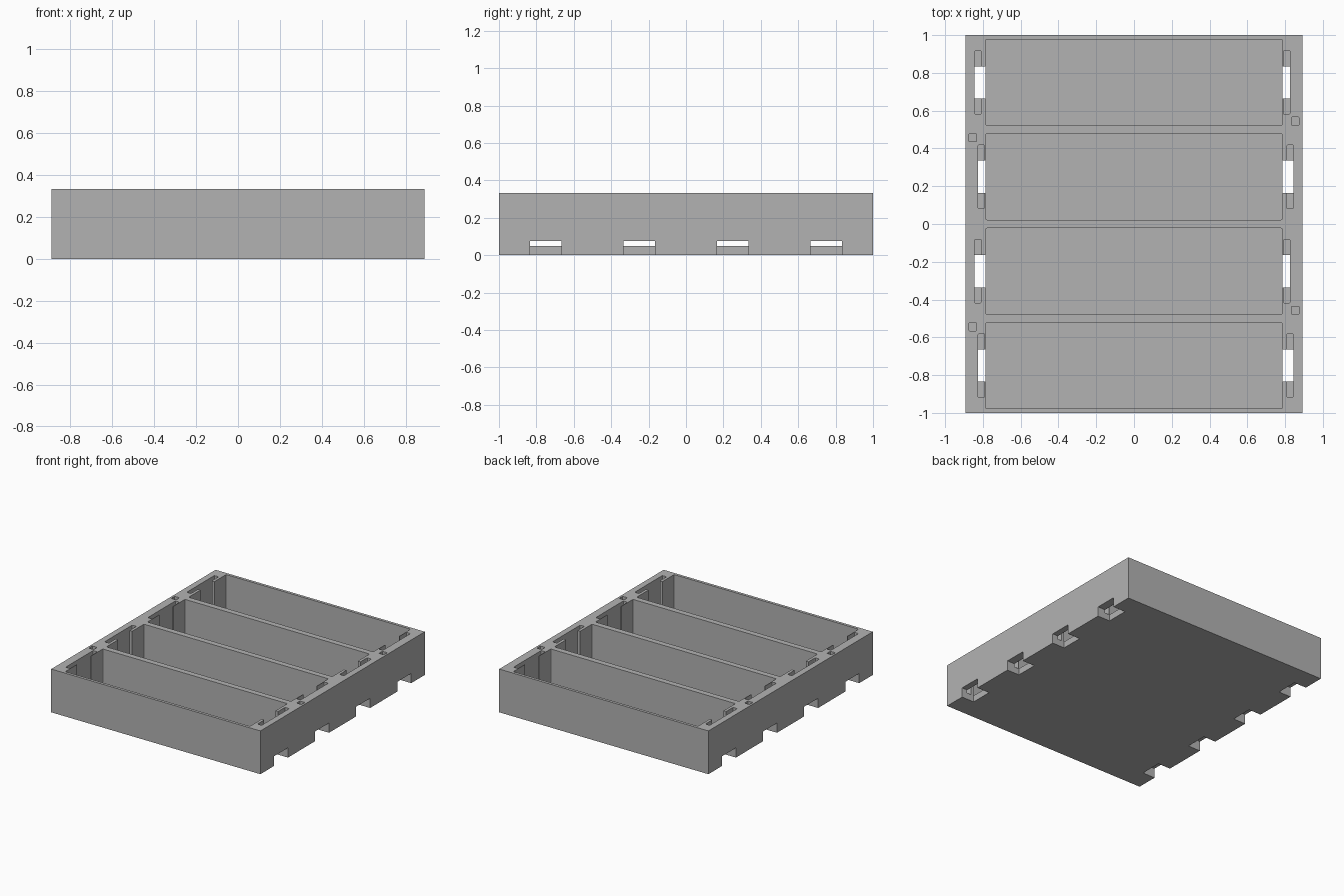
import bpy
import bmesh
from mathutils import Matrix

if "Cube" in bpy.data.objects:
    bpy.data.objects.remove(bpy.data.objects["Cube"], do_unlink=True)

HALF_X, HEIGHT, FLOOR = 0.891, 0.333, 0.05
BAY_X, BAY_Y = 0.786, 0.228
GATE_Y, SLOT_Y, SLOT_W = 0.085, 0.168, 0.036
ROWS = [0.75, 0.25, -0.25, -0.75]
ABOVE, BELOW = HEIGHT + 0.1, -0.1


def make_boxes(name, boxes, rounding=0.0):
    """Build one object from (x0, x1, y0, y1, z0, z1) boxes."""
    bm = bmesh.new()
    for x0, x1, y0, y1, z0, z1 in boxes:
        x0, x1 = sorted((x0, x1))
        place = Matrix.Translation(((x0 + x1) / 2, (y0 + y1) / 2, (z0 + z1) / 2))
        size = Matrix.Diagonal((x1 - x0, y1 - y0, z1 - z0, 1))
        bmesh.ops.create_cube(bm, size=1, matrix=place @ size)
    if rounding:
        upright = [e for e in bm.edges
                   if abs(e.verts[0].co.z - e.verts[1].co.z) > 0.01]
        bmesh.ops.bevel(bm, geom=upright, offset=rounding, segments=2,
                        profile=0.5, affect='EDGES')
    mesh = bpy.data.meshes.new(name)
    bm.to_mesh(mesh)
    bm.free()
    obj = bpy.data.objects.new(name, mesh)
    bpy.context.collection.objects.link(obj)
    return obj


def carve(body, name, boxes, rounding=0.0):
    cutter = make_boxes(name, boxes, rounding)
    cutter.hide_render = True
    mod = body.modifiers.new(name, 'BOOLEAN')
    mod.operation, mod.solver, mod.object = 'DIFFERENCE', 'EXACT', cutter
    bpy.context.view_layer.objects.active = body
    bpy.ops.object.modifier_apply(modifier=name)
    bpy.data.objects.remove(cutter, do_unlink=True)


# Solid tray block
tray = make_boxes("divided_tray", [(-HALF_X, HALF_X, -1, 1, 0, HEIGHT)])

# Layout of bays, end slots, gates and side notches
bays, slots, gates, notches, pegs = [], [], [], [], []
for i, y in enumerate(ROWS):
    bays.append((-BAY_X, BAY_X, y - BAY_Y, y + BAY_Y, FLOOR, ABOVE))
    for side in (-1, 1):
        # Slots step outward on alternating ends
        outer = (side < 0) == (i % 2 == 0)
        inner_x = 0.808 if outer else 0.7905
        slots.append((side * inner_x, side * (inner_x + SLOT_W),
                      y - SLOT_Y, y + SLOT_Y, FLOOR, ABOVE))
        gates.append((side * (BAY_X - 0.001), side * (inner_x + SLOT_W),
                      y - GATE_Y, y + GATE_Y, BELOW, ABOVE))
        notches.append((side * 0.8, side * (HALF_X + 0.1),
                        y - GATE_Y, y + GATE_Y, BELOW, 0.075))

# Small square sockets in the rim
for x, y in ((-0.854, 0.457), (0.854, 0.545), (0.854, -0.457), (-0.854, -0.545)):
    pegs.append((x - 0.021, x + 0.021, y - 0.021, y + 0.021, HEIGHT - 0.1, ABOVE))

carve(tray, "bay_cutter", bays, 0.008)
carve(tray, "slot_cutter", slots, 0.006)
carve(tray, "gate_cutter", gates)
carve(tray, "notch_cutter", notches)
carve(tray, "socket_cutter", pegs, 0.005)

# Plain grey finish
grey = bpy.data.materials.new("plain_grey")
grey.use_nodes = True
colour = (0.45, 0.45, 0.45, 1)
grey.diffuse_color = colour
grey.node_tree.nodes["Principled BSDF"].inputs["Base Color"].default_value = colour
tray.data.materials.clear()
tray.data.materials.append(grey)
for poly in tray.data.polygons:
    poly.material_index = 0
